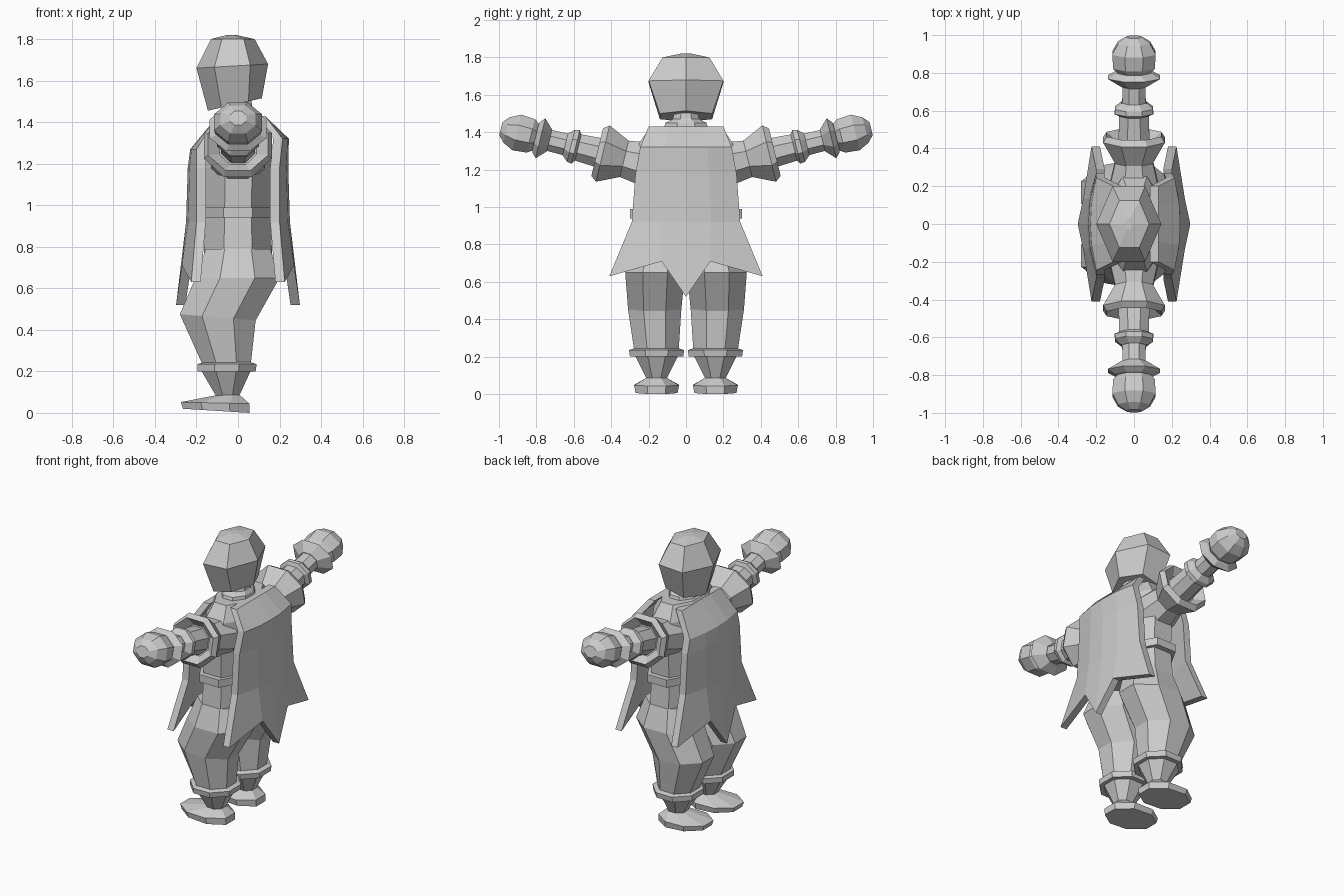
import bpy, bmesh, math
from mathutils import Vector

if "Cube" in bpy.data.objects:
    bpy.data.objects.remove(bpy.data.objects["Cube"])


def finish(name, bm, mirror=False):
    bmesh.ops.recalc_face_normals(bm, faces=bm.faces[:])
    me = bpy.data.meshes.new(name)
    bm.to_mesh(me)
    bm.free()
    ob = bpy.data.objects.new(name, me)
    bpy.context.collection.objects.link(ob)
    if mirror:
        m = ob.modifiers.new("Mirror", "MIRROR")
        m.use_axis = (False, True, False)
        m.use_mirror_merge = False
    return ob


def polygon(n, half):
    """Regular polygon stretched so both extents are exactly -1..1."""
    pts = [(math.cos(math.tau * (i + half) / n), math.sin(math.tau * (i + half) / n)) for i in range(n)]
    mx, my = max(p[0] for p in pts), max(p[1] for p in pts)
    return [(x / mx, y / my) for x, y in pts]


def skin(name, rings, mirror=False):
    """Join rings of points into a closed solid."""
    bm = bmesh.new()
    vs = [[bm.verts.new(p) for p in r] for r in rings]
    n = len(vs[0])
    for a, b in zip(vs, vs[1:]):
        for i in range(n):
            j = (i + 1) % n
            bm.faces.new((a[i], a[j], b[j], b[i]))
    bm.faces.new(vs[0])
    bm.faces.new(vs[-1])
    return finish(name, bm, mirror)


def upright(name, rows, n=8, half=0.5, mirror=False):
    """rows: z, x min, x max, y min, y max, tilt (rise towards +x)"""
    rings = []
    for z, x0, x1, y0, y1, tilt in rows:
        rings.append([Vector(((x0 + x1) / 2 + u * (x1 - x0) / 2,
                              (y0 + y1) / 2 + v * (y1 - y0) / 2,
                              z + u * tilt)) for u, v in polygon(n, half)])
    return skin(name, rings, mirror)


ARM_SLOPE = 0.245
ARM_UP = Vector((0, -ARM_SLOPE, 1)).normalized()


def along_arm(name, rows):
    """rows: y, half width, half height, measured around the raised arm axis"""
    rings = []
    for y, rx, rz in rows:
        c = Vector((0, y, 1.28 + ARM_SLOPE * (y - 0.42)))
        rings.append([c + Vector((u * rx, 0, 0)) + ARM_UP * (v * rz) for u, v in polygon(8, 0.5)])
    return skin(name, rings, True)


def coat(name, side, shoulder_z, top_z, shoulder_x, top_x):
    """Coat panel with three pointed tails, extruded towards the body"""
    rows = [
        [(-.41, .225, .63), (-.13, .27, .71), (0, .298, .52), (.13, .27, .71), (.41, .225, .63)]]
    for z, w, xc, xe in [(.92, .29, .25, .2), (1.18, .27, .242, .2),
                         (shoulder_z, .245, shoulder_x, shoulder_x - .03),
                         (top_z, .2, top_x, top_x)]:
        rows.append([(f * w, xe + (xc - xe) * k, z)
                     for f, k in [(-1, 0), (-.46, .8), (0, 1), (.46, .8), (1, 0)]])
    bm = bmesh.new()
    vs = [[bm.verts.new((side * x, y, z)) for y, x, z in r] for r in rows]
    for a, b in zip(vs, vs[1:]):
        for i in range(4):
            bm.faces.new((a[i], a[i + 1], b[i + 1], b[i]))
    inner = bmesh.ops.extrude_face_region(bm, geom=bm.faces[:], use_keep_orig=True)
    moved = [g for g in inner["geom"] if isinstance(g, bmesh.types.BMVert)]
    bmesh.ops.translate(bm, verts=moved, vec=(-side * .045, 0, 0))
    return finish(name, bm)


# Head and neck
upright("head", [
    (1.485, -.145, .115, -.14, .14, .03),
    (1.67, -.2, .145, -.2, .2, .01),
    (1.8, -.13, .08, -.125, .125, 0),
    (1.82, -.05, -.01, -.03, .03, 0)], n=6, half=0)
upright("neck", [
    (1.38, -.1, .1, -.13, .13, 0),
    (1.45, -.075, .085, -.11, .11, 0),
    (1.47, -.06, .07, -.07, .07, 0),
    (1.53, -.05, .06, -.06, .06, 0)])

# Torso, belt and coat
upright("torso", [
    (.76, -.165, .165, -.28, .28, 0),
    (.95, -.155, .155, -.265, .265, 0),
    (1.18, -.155, .16, -.275, .275, 0),
    (1.34, -.15, .16, -.25, .25, 0),
    (1.43, -.1, .11, -.19, .19, 0)])
upright("belt", [
    (.94, -.17, .17, -.3, .3, 0),
    (.99, -.17, .17, -.3, .3, 0)])
coat("back_coat_panel", 1, 1.32, 1.43, .245, .13)
coat("front_coat_panel", -1, 1.27, 1.415, .23, .11)

# Arms
along_arm("shoulder_sleeve", [
    (.2, .13, .12), (.33, .1, .1), (.445, .163, .155), (.475, .145, .13), (.43, .09, .09)])
along_arm("forearm", [
    (.36, .085, .085), (.58, .078, .072), (.6, .063, .06), (.82, .06, .055)])
along_arm("elbow_band", [
    (.575, .075, .07), (.59, .102, .092), (.615, .1, .088), (.645, .065, .06)])
along_arm("wrist_cuff", [
    (.73, .065, .06), (.778, .138, .11), (.8, .1, .085), (.81, .07, .06)])
along_arm("fist", [
    (.79, .075, .065), (.83, .11, .092), (.905, .115, .098), (.96, .085, .07), (.99, .04, .035)])

# Legs
upright("trouser_leg", [
    (.79, -.155, .155, .005, .28, 0),
    (.65, -.205, .2, .005, .325, 0),
    (.46, -.28, .085, .025, .31, -.015),
    (.22, -.165, .06, .04, .275, 0)], mirror=True)
upright("knee_band", [
    (.2, -.195, .085, .015, .3, 0),
    (.235, -.195, .09, .01, .305, 0),
    (.245, -.16, .06, .04, .275, 0)], mirror=True)
upright("ankle", [
    (.2, -.175, .06, .045, .27, 0),
    (.08, -.105, .005, .105, .21, 0),
    (.04, -.1, .02, .1, .215, 0)], mirror=True)
upright("foot", [
    (.01, -.265, .055, .045, .27, -.01),
    (.048, -.275, .055, .037, .277, -.004),
    (.085, -.105, .01, .1, .215, 0)], mirror=True)
